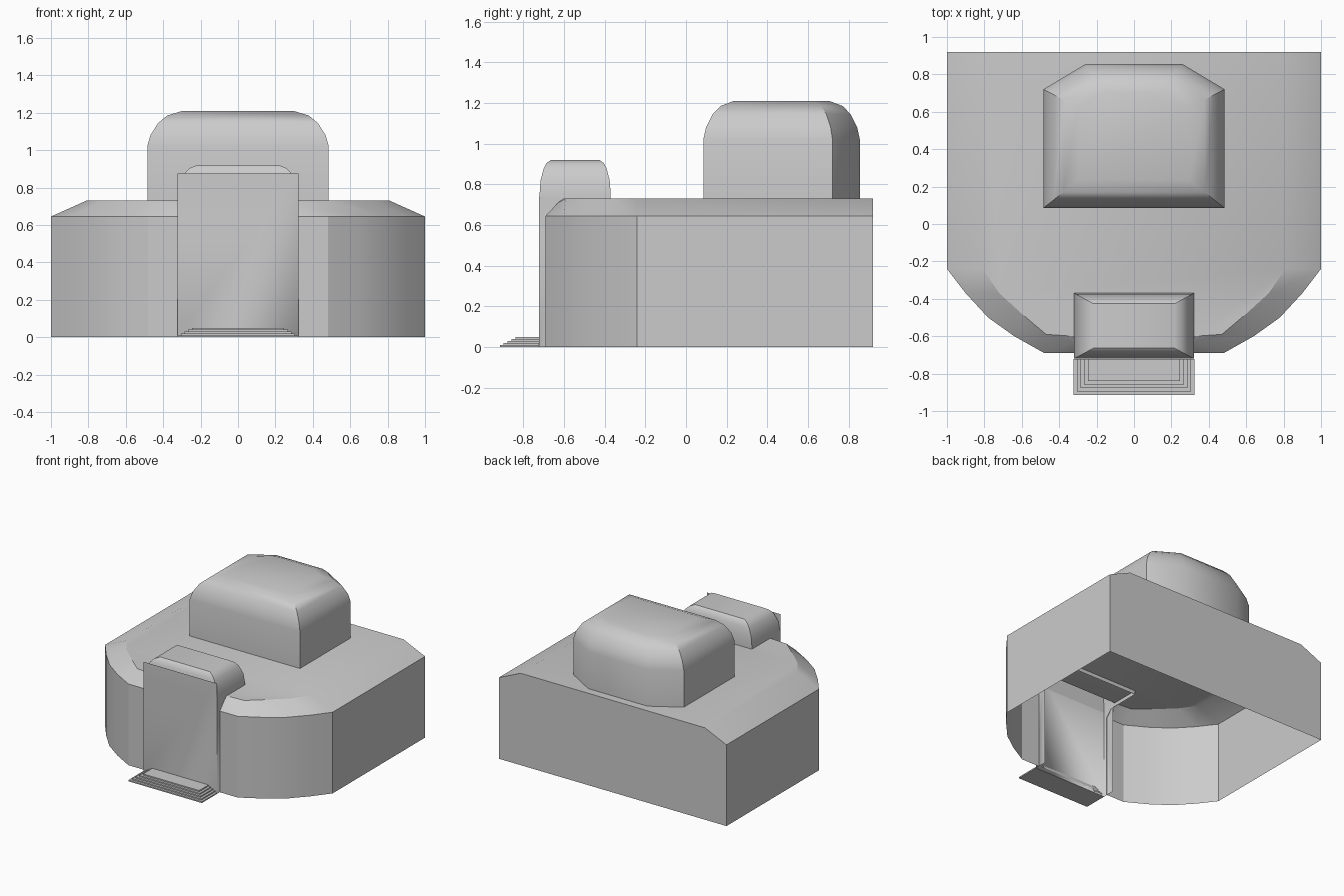
import bpy
import bmesh

if "Cube" in bpy.data.objects:
    bpy.data.objects.remove(bpy.data.objects["Cube"], do_unlink=True)

GREY = (0.6, 0.6, 0.6, 1)
grey = bpy.data.materials.new("plain grey")
grey.use_nodes = True
grey.diffuse_color = GREY
grey.node_tree.nodes["Principled BSDF"].inputs["Base Color"].default_value = GREY


def finish(name, bm, angle=0.5):
    """Turn a bmesh into a smooth-shaded object with sharp edges kept."""
    bmesh.ops.remove_doubles(bm, verts=bm.verts[:], dist=0.0005)
    bmesh.ops.recalc_face_normals(bm, faces=bm.faces[:])
    mesh = bpy.data.meshes.new(name)
    bm.to_mesh(mesh)
    bm.free()
    mesh.materials.append(grey)
    obj = bpy.data.objects.new(name, mesh)
    bpy.context.collection.objects.link(obj)
    bpy.ops.object.select_all(action="DESELECT")
    obj.select_set(True)
    bpy.context.view_layer.objects.active = obj
    bpy.ops.object.shade_smooth_by_angle(angle=angle)
    return obj


def face(bm, *points):
    return bm.faces.new([bm.verts.new(p) for p in points])


def both_sides(bm, *points):
    """Add a face and its mirror image across x = 0."""
    face(bm, *points)
    face(bm, *[(-x, y, z) for x, y, z in reversed(points)])


def pillow(name, half_outline, centre_y, profile):
    """Open-bottomed block whose outline shrinks along (scale, z) steps."""
    outline = half_outline + [(-x, y) for x, y in reversed(half_outline)]
    bm = bmesh.new()
    rings = [[bm.verts.new((x * s, centre_y + (y - centre_y) * s, z))
              for x, y in outline] for s, z in profile]
    n = len(outline)
    for low, high in zip(rings, rings[1:]):
        for i in range(n):
            j = (i + 1) % n
            bm.faces.new((low[i], low[j], high[j], high[i]))
    bm.faces.new(rings[-1])
    return finish(name, bm, 0.6)


# Main hall: walls with a rounded front, open below, and a sloped roof edge
EAVE, ROOF = 0.645, 0.73
eave = [(1, 0.92), (1, -0.24), (0.9, -0.37), (0.78, -0.5),
        (0.64, -0.6), (0.48, -0.69), (0.32, -0.69)]
ridge = [(0.81, 0.92), (0.81, -0.24), (0.72, -0.37), (0.6, -0.48), (0.47, -0.59)]
valley = (0.32, -0.63, 0.71)
roof_front = (0.32, -0.6)

bm = bmesh.new()
for a, b in zip(eave, eave[1:]):
    both_sides(bm, (*a, 0), (*b, 0), (*b, EAVE), (*a, EAVE))
for (a, b), (c, d) in zip(zip(eave, eave[1:]), zip(ridge, ridge[1:])):
    both_sides(bm, (*a, EAVE), (*b, EAVE), (*d, ROOF), (*c, ROOF))
both_sides(bm, (*eave[4], EAVE), (*eave[5], EAVE), valley, (*ridge[4], ROOF))
both_sides(bm, (*eave[5], EAVE), (*eave[6], EAVE), valley)
both_sides(bm, (*ridge[4], ROOF), valley, (*roof_front, ROOF))
top = ridge + [roof_front]
face(bm, *[(x, y, ROOF) for x, y in top],
     *[(-x, y, ROOF) for x, y in reversed(top)])
# Back wall with its chamfered gable
face(bm, (1, 0.92, 0), (1, 0.92, EAVE), (0.81, 0.92, ROOF),
     (-0.81, 0.92, ROOF), (-1, 0.92, EAVE), (-1, 0.92, 0))
finish("main_hall", bm)

# Upper block with a rounded top and cut back corners
pillow("upper_block",
       [(0.26, 0.855), (0.485, 0.72), (0.485, 0.085)], 0.47,
       [(1, 0.72), (1, 1.02), (0.965, 1.08), (0.88, 1.145),
        (0.78, 1.185), (0.61, 1.21)])

# Entrance porch roof
pillow("porch_roof", [(0.32, -0.37), (0.32, -0.72)], -0.545,
       [(1, 0.7), (1, 0.75), (0.97, 0.82), (0.88, 0.88), (0.8, 0.905), (0.68, 0.92)])

# Entrance front panel and its side jambs
bm = bmesh.new()
W, F = 0.323, -0.722
face(bm, (-W, F, 0), (W, F, 0), (W, F, 0.875), (-W, F, 0.875))
both_sides(bm, (W, F, 0), (W, -0.62, 0), (W, -0.62, 0.74), (W, F, 0.74))
finish("entrance_panel", bm)

# Shallow entrance steps
for i in range(5):
    w, front, back = 0.323 - 0.019 * i, -0.915 + 0.019 * i, -0.722
    bm = bmesh.new()
    bmesh.ops.create_cube(bm, size=1)
    for v in bm.verts:
        v.co = (v.co.x * 2 * w,
                front if v.co.y < 0 else back,
                0.01 * (i + (v.co.z > 0)))
    finish(f"entrance_step_{i + 1}", bm)
